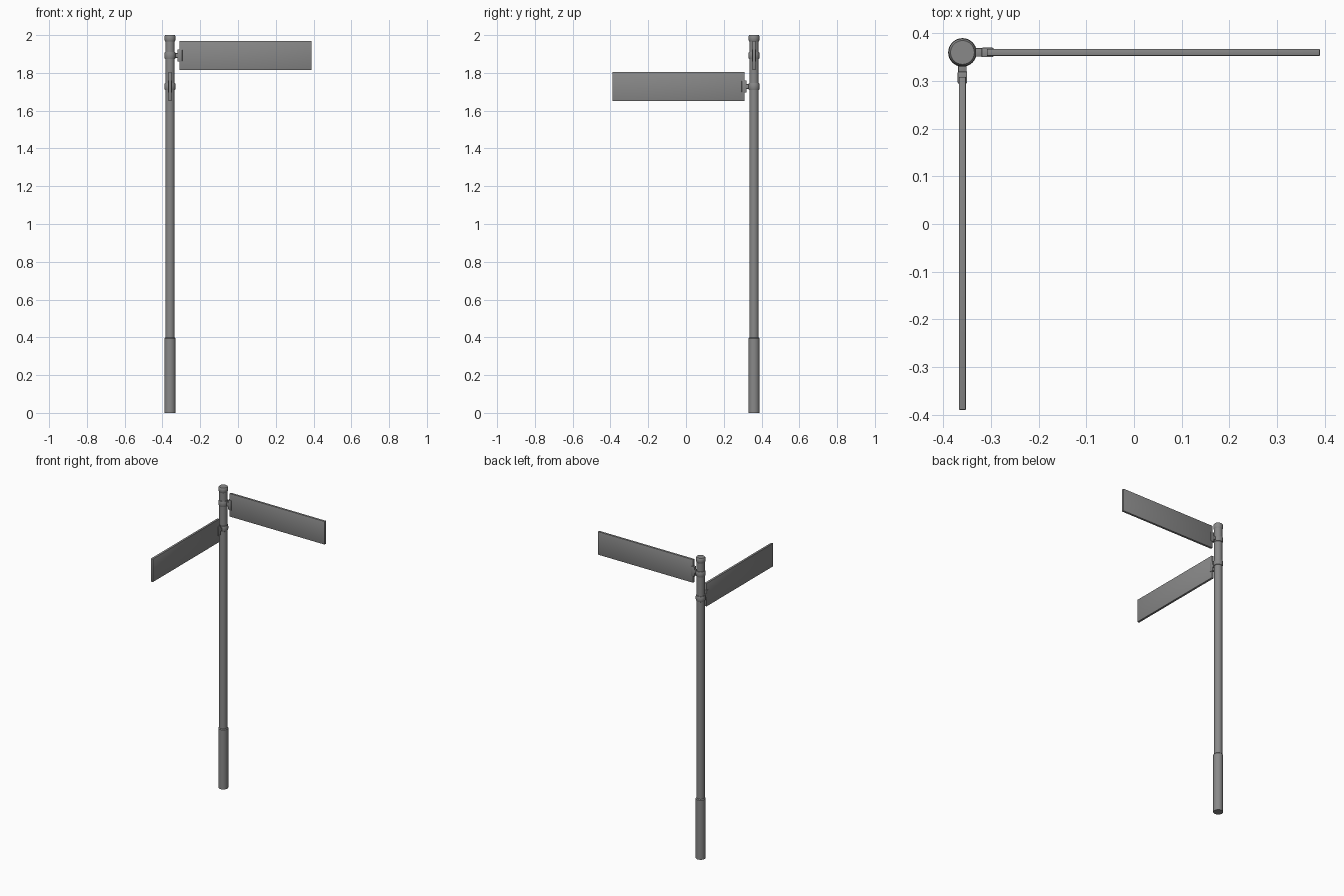
import bpy, bmesh
from math import radians
from mathutils import Matrix, Vector

if "Cube" in bpy.data.objects:
    bpy.data.objects.remove(bpy.data.objects["Cube"])

POLE = Vector((-0.36, 0.36, 0))

metal = bpy.data.materials.new("grey metal")
metal.use_nodes = True
grey = (0.25, 0.25, 0.25, 1)
metal.diffuse_color = grey
metal.node_tree.nodes["Principled BSDF"].inputs["Base Color"].default_value = grey


def finish(name, bm, matrix):
    bmesh.ops.recalc_face_normals(bm, faces=bm.faces)
    mesh = bpy.data.meshes.new(name)
    bm.to_mesh(mesh)
    bm.free()
    mesh.materials.append(metal)
    obj = bpy.data.objects.new(name, mesh)
    bpy.context.collection.objects.link(obj)
    obj.matrix_world = matrix
    bpy.ops.object.select_all(action="DESELECT")
    obj.select_set(True)
    bpy.context.view_layer.objects.active = obj
    bpy.ops.object.shade_smooth_by_angle(angle=radians(35))
    return obj


def lathe(name, profile, matrix, sides=32):
    """Closed solid of revolution from (radius, height) pairs."""
    bm = bmesh.new()
    verts = [bm.verts.new((r, 0, z)) for r, z in profile]
    edges = [bm.edges.new(pair) for pair in zip(verts, verts[1:])]
    bmesh.ops.spin(bm, geom=verts + edges, cent=(0, 0, 0), axis=(0, 0, 1),
                   angle=radians(360), steps=sides, use_duplicate=False)
    bmesh.ops.remove_doubles(bm, verts=bm.verts, dist=0.0001)
    return finish(name, bm, matrix)


def box(name, low, high, matrix, bevel):
    low, high = Vector(low), Vector(high)
    bm = bmesh.new()
    bmesh.ops.create_cube(bm, size=1, matrix=Matrix.Translation((low + high) / 2)
                          @ Matrix.Diagonal((high - low).to_4d()))
    bmesh.ops.bevel(bm, geom=bm.edges[:], offset=bevel, segments=2,
                    profile=0.5, affect="EDGES")
    return finish(name, bm, matrix)


# Post with a thicker sleeve at the foot and a cap on top
at_pole = Matrix.Translation(POLE)
lathe("post", [(0, 0), (0.03, 0), (0.03, 0.395), (0.025, 0.4),
               (0.025, 1.975), (0, 1.975)], at_pole)
lathe("post_cap", [(0, 1.965), (0.025, 1.965), (0.029, 1.973), (0.029, 1.994),
                   (0.025, 2), (0, 2)], at_pole)

# Two sign arms, each with a collar, a bracket and a blade
for label, height, turn in (("upper", 1.892, 0), ("lower", 1.728, -90)):
    place = Matrix.Translation(POLE + Vector((0, 0, height))) @ Matrix.Rotation(radians(turn), 4, "Z")
    lathe(label + "_collar", [(0.024, -0.02), (0.027, -0.018), (0.03, -0.008),
                              (0.03, 0.008), (0.027, 0.018), (0.024, 0.02)], place)
    box(label + "_bracket_neck", (0.02, -0.009, -0.012), (0.045, 0.009, 0.012), place, 0.002)
    box(label + "_bracket_clamp", (0.04, -0.01, -0.032), (0.065, 0.01, 0.032), place, 0.002)
    box(label + "_sign_blade", (0.051, -0.0075, -0.077), (0.75, 0.0075, 0.077), place, 0.002)
